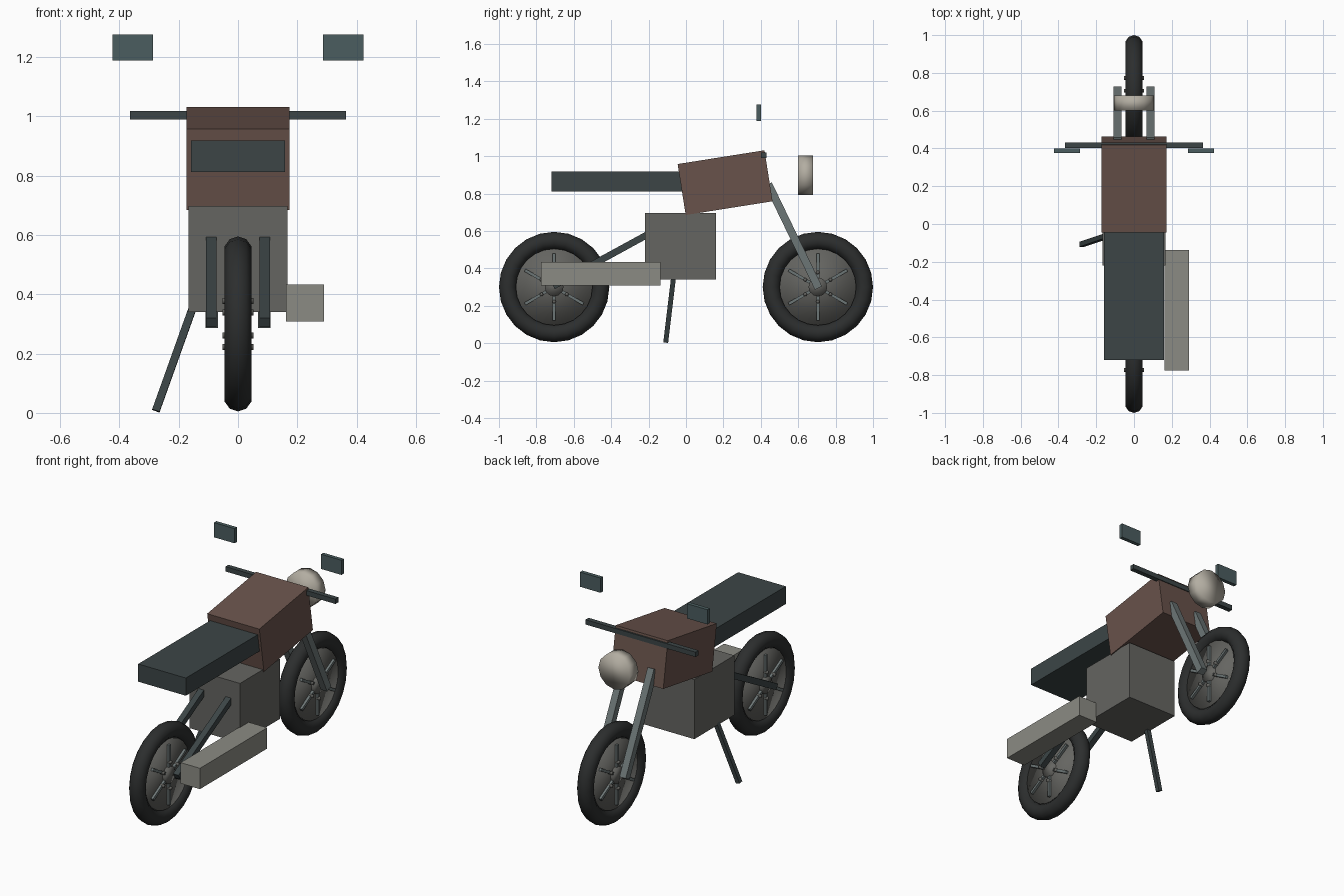
import bpy
from math import radians, pi, sin, cos
from mathutils import Vector, Matrix

if "Cube" in bpy.data.objects:
    bpy.data.objects.remove(bpy.data.objects["Cube"])


def material(name, rgb):
    m = bpy.data.materials.new(name)
    m.diffuse_color = (*rgb, 1)
    m.use_nodes = True
    m.node_tree.nodes["Principled BSDF"].inputs["Base Color"].default_value = m.diffuse_color
    return m


RUBBER = material("rubber", (0.025, 0.027, 0.027))
DARK = material("dark", (0.045, 0.06, 0.062))
STEEL = material("steel", (0.15, 0.18, 0.18))
PAINT = material("paint", (0.14, 0.085, 0.07))
ENGINE = material("engine_grey", (0.13, 0.13, 0.12))
PIPE = material("pipe_grey", (0.26, 0.26, 0.23))
LAMP = material("lamp", (0.45, 0.42, 0.36))
GLASS = material("glass", (0.07, 0.11, 0.115))


def finish(name, mat, smooth=False):
    o = bpy.context.object
    o.name = name
    o.data.materials.append(mat)
    if smooth:
        bpy.ops.object.shade_smooth()
    return o


def box(name, lo, hi, mat):
    lo, hi = Vector(lo), Vector(hi)
    bpy.ops.mesh.primitive_cube_add(size=1, location=(lo + hi) / 2)
    o = finish(name, mat)
    o.scale = hi - lo
    return o


def bar(name, a, b, w, h, mat):
    """Square bar from a to b, w wide across x."""
    a, b = Vector(a), Vector(b)
    z = (b - a).normalized()
    y = z.cross(Vector((1, 0, 0))).normalized()
    x = y.cross(z)
    rot = Matrix((x, y, z)).transposed().to_4x4()
    bpy.ops.mesh.primitive_cube_add(size=1)
    o = finish(name, mat)
    o.matrix_world = (Matrix.Translation((a + b) / 2) @ rot
                      @ Matrix.Diagonal((w, h, (b - a).length, 1)))
    return o


def cyl(name, loc, r, depth, sides, mat, axis="X", smooth=True):
    rot = (0, pi / 2, 0) if axis == "X" else (pi / 2, 0, 0)
    bpy.ops.mesh.primitive_cylinder_add(vertices=sides, radius=r, depth=depth,
                                        location=loc, rotation=rot)
    return finish(name, mat, smooth)


def wheel(name, y):
    zc = 0.3
    bpy.ops.mesh.primitive_torus_add(major_radius=0.248, minor_radius=0.047,
                                     major_segments=24, minor_segments=10,
                                     location=(0, y, zc), rotation=(0, pi / 2, 0))
    finish(name + "_tyre", RUBBER, True)
    cyl(name + "_disc", (0, y, zc), 0.205, 0.056, 24, ENGINE)
    cyl(name + "_hub", (0, y, zc), 0.05, 0.09, 12, ENGINE)
    for i in range(6):
        a = radians(30 + 60 * i)
        d = Vector((0, cos(a), sin(a)))
        c = Vector((0, y, zc))
        # bolt goes through both faces
        cyl(f"{name}_bolt_{i}", c + d * 0.078, 0.01, 0.104, 8, ENGINE)
        for s in (-1, 1):
            off = Vector((s * 0.034, 0, 0))
            bar(f"{name}_spoke_{i}_{s}", c + off + d * 0.045, c + off + d * 0.18,
                0.018, 0.016, STEEL)


# wheels
wheel("rear_wheel", -0.705)
wheel("front_wheel", 0.705)

# engine, seat, exhaust
box("engine", (-0.167, -0.22, 0.34), (0.167, 0.16, 0.697), ENGINE)
box("seat", (-0.158, -0.72, 0.812), (0.158, 0.0, 0.918), DARK)
box("exhaust", (0.162, -0.775, 0.308), (0.29, -0.137, 0.433), PIPE)

# tilted fuel tank
tank = box("fuel_tank", (-0.173, -0.026, 0.72), (0.173, 0.444, 0.996), PAINT)
tank.rotation_euler.x = radians(9)

# handlebar and headlight
box("handlebar", (-0.365, 0.402, 0.989), (0.365, 0.431, 1.018), DARK)
cyl("headlight", (0, 0.64, 0.897), 0.105, 0.08, 12, LAMP, "Y")

# paired parts
for s, side in ((-1, "left"), (1, "right")):
    bar("fork_" + side, (s * 0.088, 0.708, 0.295), (s * 0.088, 0.44, 0.85),
        0.042, 0.042, STEEL)
    bar("swing_arm_" + side, (s * 0.09, -0.71, 0.305), (s * 0.09, -0.17, 0.6),
        0.036, 0.036, DARK)
    x = s * 0.355
    box("mirror_" + side, (x - 0.068, 0.377, 1.188), (x + 0.068, 0.4, 1.276), GLASS)

# kickstand
bar("kickstand", (-0.277, -0.108, 0.007), (-0.14, -0.062, 0.39), 0.026, 0.026, DARK)
